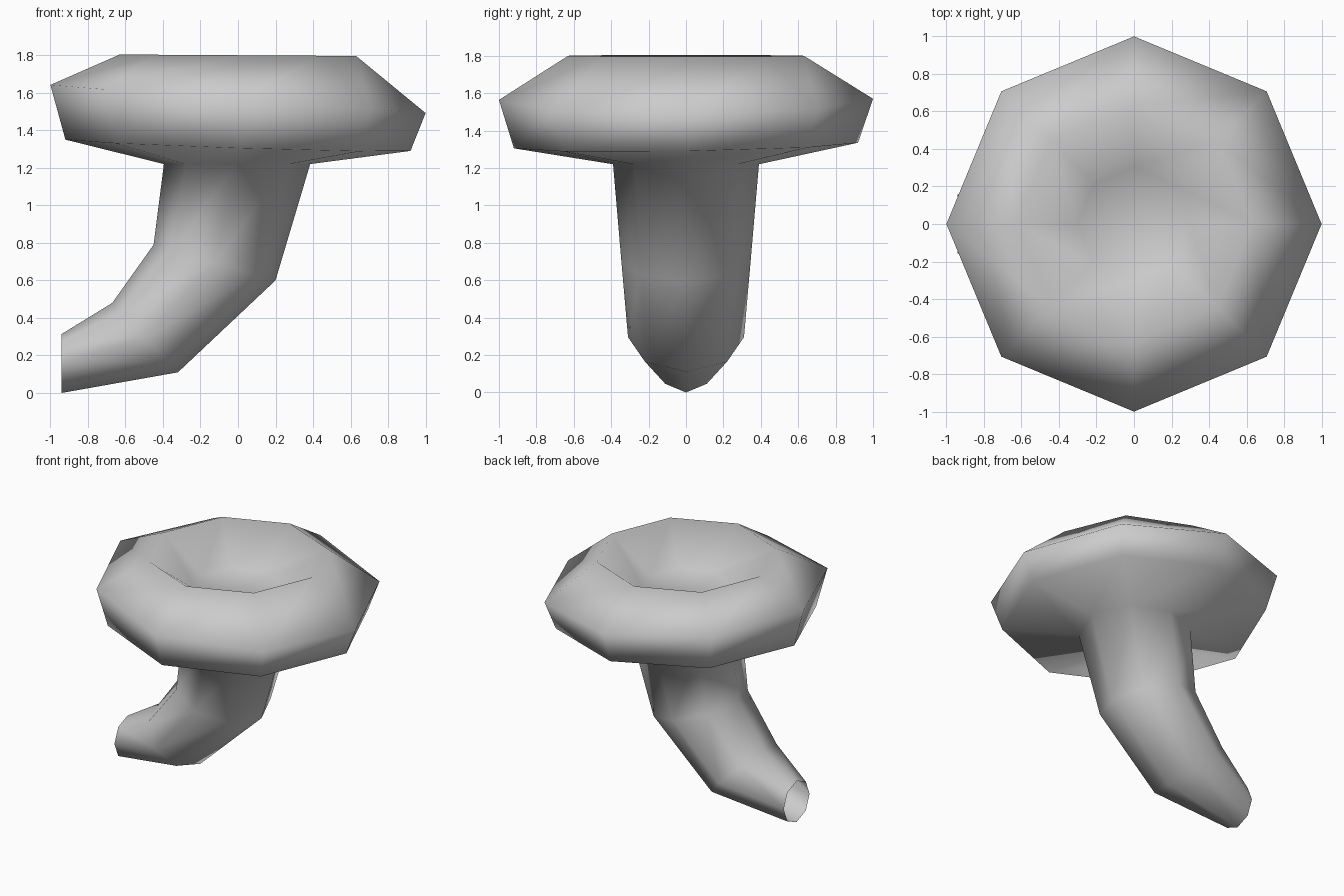
import bpy
import bmesh
from math import cos, sin, pi
from mathutils import Vector

SIDES = 8

cube = bpy.data.objects.get("Cube")
if cube:
    bpy.data.objects.remove(cube, do_unlink=True)


def make_material(name, value):
    mat = bpy.data.materials.new(name)
    mat.use_nodes = True
    colour = (value, value, value, 1)
    mat.diffuse_color = colour
    mat.node_tree.nodes["Principled BSDF"].inputs["Base Color"].default_value = colour
    return mat


def add_ring(bm, centre, u, v):
    """Octagon around centre, spanned by the half axes u and v."""
    c, u, v = Vector(centre), Vector(u), Vector(v)
    angles = [2 * pi * i / SIDES for i in range(SIDES)]
    return [bm.verts.new(c + u * cos(a) + v * sin(a)) for a in angles]


# Bent stem: centre x, centre z, half axis x, half axis z, half width y
stem = [
    (-0.94, 0.157, 0.0, -0.157, 0.157),
    (-0.495, 0.295, 0.175, -0.185, 0.31),
    (-0.125, 0.695, 0.325, -0.095, 0.345),
    (-0.005, 1.22, 0.39, 0.0, 0.39),
]

# Tilted cap with a sunken top: radius, height, tilt along x, tilt along y
cap = [
    (0.92, 1.32, -0.03, 0.015),
    (1.0, 1.567, -0.075, 0.003),
    (0.63, 1.8, -0.004, 0.0),
    (0.3, 1.56, 0.0, 0.0),
]

bm = bmesh.new()
rings = [add_ring(bm, (x, 0, z), (ux, 0, uz), (0, vy, 0))
         for x, z, ux, uz, vy in stem]
rings += [add_ring(bm, (0, 0, z), (r, 0, tx), (0, r, ty))
          for r, z, tx, ty in cap]

# Skin the rings; the stem stays open at its foot
for low, high in zip(rings, rings[1:]):
    for i in range(SIDES):
        j = (i + 1) % SIDES
        bm.faces.new((low[i], low[j], high[j], high[i]))

# Floor of the sunken top
bm.faces.new(rings[-1])

for face in bm.faces:
    face.smooth = True

mesh = bpy.data.meshes.new("mushroom")
bm.to_mesh(mesh)
bm.free()
mesh.materials.append(make_material("plain grey", 0.6))
mushroom = bpy.data.objects.new("mushroom", mesh)
bpy.context.collection.objects.link(mushroom)
